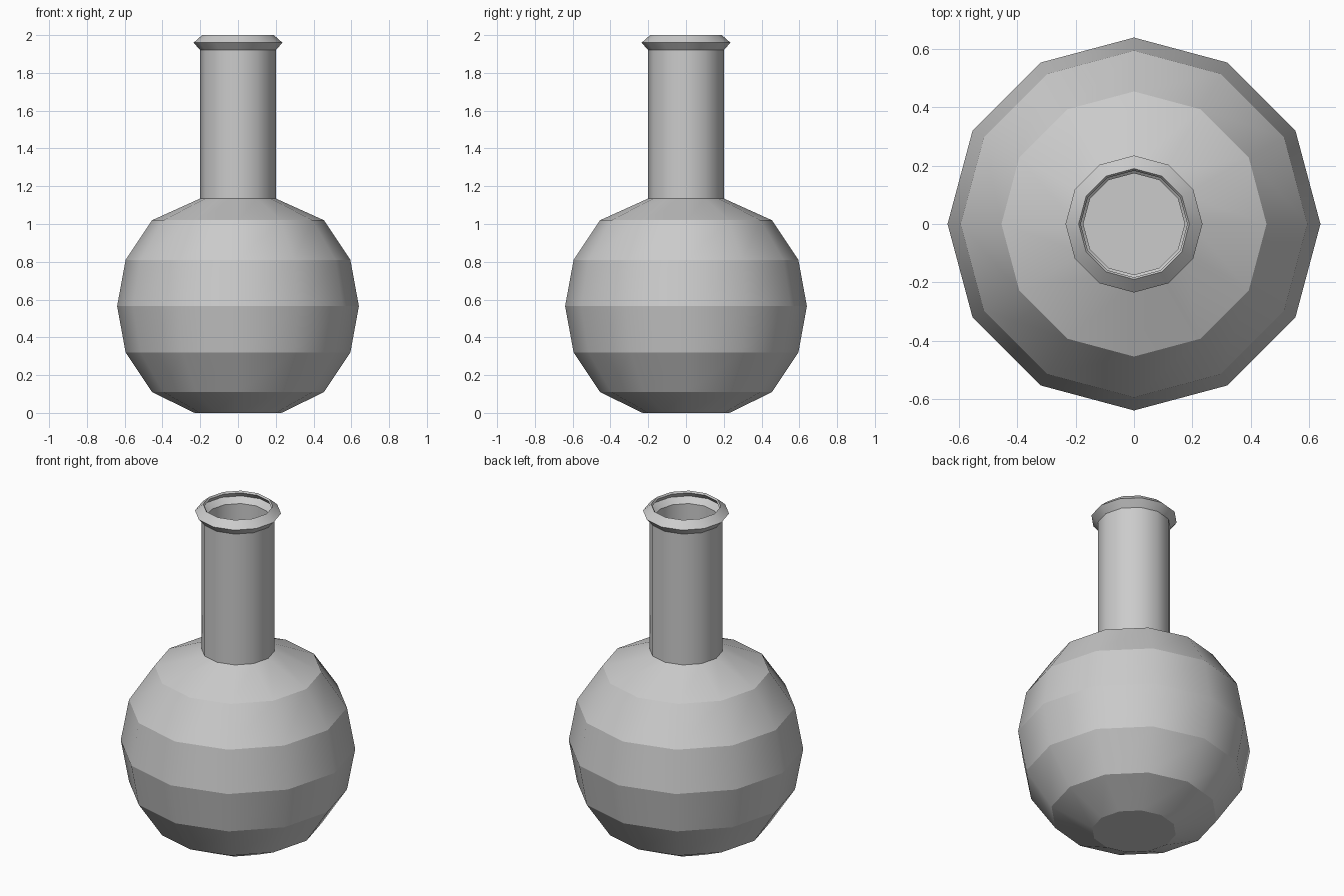
import bpy, bmesh, math

cube = bpy.data.objects.get("Cube")
if cube:
    bpy.data.objects.remove(cube)

SIDES = 12
glass = bpy.data.materials.new("grey glass")
glass.use_nodes = True
grey = (0.6, 0.6, 0.6, 1)
glass.diffuse_color = grey
glass.node_tree.nodes["Principled BSDF"].inputs["Base Color"].default_value = grey


def lathe(name, profile):
    """Spin (radius, height) points about z, capping both ends of the profile."""
    bm = bmesh.new()
    rings = [[bm.verts.new((r * math.cos(math.tau * i / SIDES),
                            r * math.sin(math.tau * i / SIDES), z))
              for i in range(SIDES)] for r, z in profile]
    for low, high in zip(rings, rings[1:]):
        for i in range(SIDES):
            j = (i + 1) % SIDES
            bm.faces.new((low[i], low[j], high[j], high[i]))
        # Smooth around the body, crisp along each ring
        for i in range(SIDES):
            bm.edges.get((high[i], high[(i + 1) % SIDES])).smooth = False
    bm.faces.new(rings[0][::-1])
    bm.faces.new(rings[-1])
    for i in range(SIDES):
        bm.edges.get((rings[0][i], rings[0][(i + 1) % SIDES])).smooth = False
    for f in bm.faces:
        f.smooth = True
    mesh = bpy.data.meshes.new(name)
    bm.to_mesh(mesh)
    bm.free()
    mesh.materials.append(glass)
    obj = bpy.data.objects.new(name, mesh)
    bpy.context.collection.objects.link(obj)
    return obj


# Bulb, neck and flared lip, then back down the inner wall to the floor
bulb = [(0.23, 0), (0.455, 0.11), (0.595, 0.32), (0.64, 0.565),
        (0.595, 0.81), (0.455, 1.02), (0.2, 1.135)]
lip = [(0.2, 1.92), (0.235, 1.96), (0.19, 2.0)]
inner_lip = [(0.183, 1.99), (0.208, 1.96), (0.174, 1.93)]
inner_bulb = [(r - 0.026, 0.565 + (z - 0.565) * 0.96) for r, z in reversed(bulb)]
lathe("flask", bulb + lip + inner_lip + inner_bulb)
